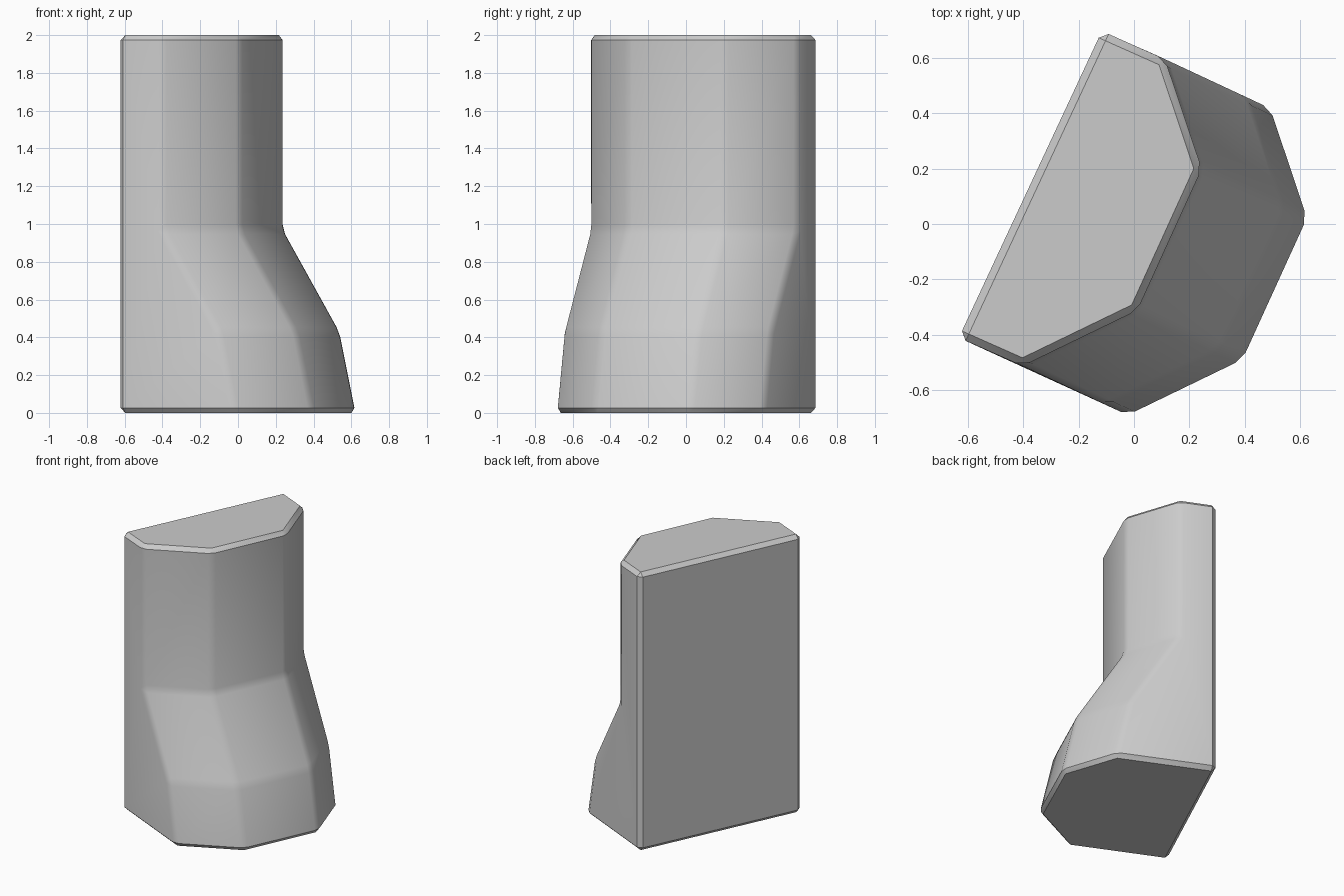
import bpy, bmesh, math

if "Cube" in bpy.data.objects:
    bpy.data.objects.remove(bpy.data.objects["Cube"])

# Local frame: u runs along the flat back, v points out through the faceted front
a = math.radians(25)
def world(u, v, z):
    return (u * math.cos(math.pi / 2 - a) + v * math.cos(a),
            u * math.cos(a) - v * math.sin(a), z)

# Half-octagon front profile, pushed forward towards the foot
front = [(-0.635, -0.148), (-0.278, 0.143), (0.284, 0.138), (0.587, -0.15)]
levels = [(0.0, 0.425), (0.43, 0.33), (0.97, 0.0), (2.0, 0.0)]   # z, forward shift
back_u, back_v = (-0.64, 0.583), -0.4

bm = bmesh.new()
rows = [[bm.verts.new(world(u, v + s, z)) for u, v in front] for z, s in levels]
lo, hi = [[bm.verts.new(world(u, back_v, z)) for u in back_u] for z in (0, 2)]

# Front facets
for r0, r1 in zip(rows, rows[1:]):
    for i in range(len(front) - 1):
        bm.faces.new((r0[i], r0[i + 1], r1[i + 1], r1[i]))
# Flat back, two side walls, bottom and top
bm.faces.new((lo[1], lo[0], hi[0], hi[1]))
bm.faces.new([lo[0]] + [r[0] for r in rows] + [hi[0]])
bm.faces.new([lo[1]] + [r[-1] for r in rows] + [hi[1]])
bm.faces.new([lo[0]] + rows[0] + [lo[1]])
bm.faces.new([hi[0]] + rows[-1] + [hi[1]])
bmesh.ops.recalc_face_normals(bm, faces=bm.faces)

mesh = bpy.data.meshes.new("faceted_pillar")
bm.to_mesh(mesh)
bm.free()
pillar = bpy.data.objects.new("faceted_pillar", mesh)
bpy.context.collection.objects.link(pillar)

# Small chamfer on every edge, smoothed across the shallow ones
bpy.context.view_layer.objects.active = pillar
pillar.select_set(True)
bevel = pillar.modifiers.new("edge_chamfer", 'BEVEL')
bevel.width = 0.027
bevel.segments = 1
bevel.limit_method = 'ANGLE'
bevel.angle_limit = math.radians(8)
bpy.ops.object.modifier_apply(modifier=bevel.name)
bpy.ops.object.shade_smooth_by_angle(angle=math.radians(30))
